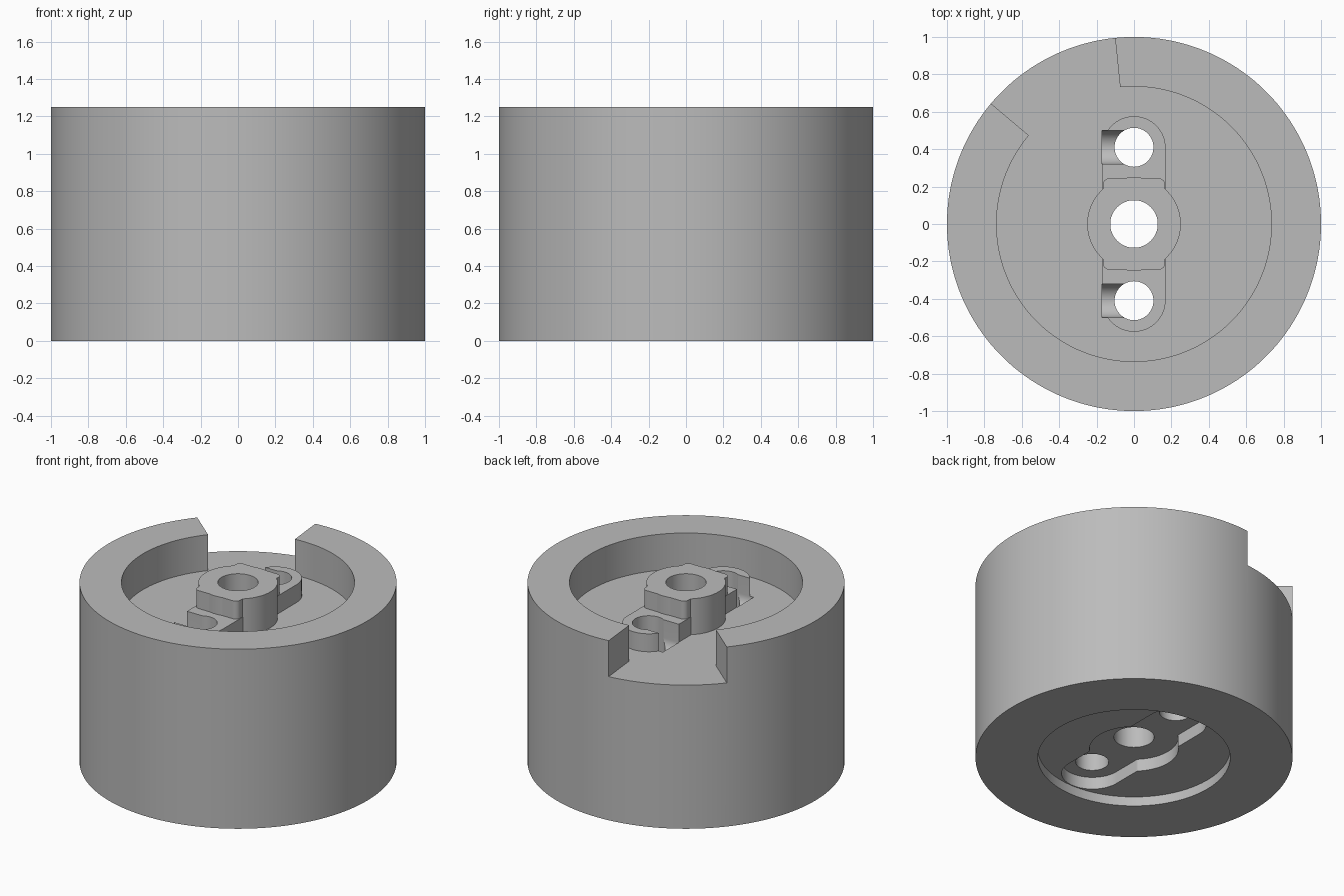
import bpy, bmesh, math
from mathutils import Vector

if "Cube" in bpy.data.objects:
    bpy.data.objects.remove(bpy.data.objects["Cube"])

grey = bpy.data.materials.new("plain_grey")
grey.diffuse_color = (0.5, 0.5, 0.5, 1)
grey.use_nodes = True
grey.node_tree.nodes["Principled BSDF"].inputs["Base Color"].default_value = grey.diffuse_color


def prism(name, points, direction):
    """Closed solid made by extruding a planar 3D outline."""
    bm = bmesh.new()
    face = bm.faces.new([bm.verts.new(p) for p in points])
    ext = bmesh.ops.extrude_face_region(bm, geom=[face])
    moved = [g for g in ext["geom"] if isinstance(g, bmesh.types.BMVert)]
    bmesh.ops.translate(bm, verts=moved, vec=Vector(direction))
    bmesh.ops.recalc_face_normals(bm, faces=bm.faces[:])
    mesh = bpy.data.meshes.new(name)
    bm.to_mesh(mesh)
    bm.free()
    mesh.materials.append(grey)
    ob = bpy.data.objects.new(name, mesh)
    bpy.context.collection.objects.link(ob)
    return ob


def arc(r, a0, a1, n, cx=0, cy=0):
    return [(cx + r * math.cos(a0 + (a1 - a0) * i / n),
             cy + r * math.sin(a0 + (a1 - a0) * i / n)) for i in range(n + 1)]


def upright(name, outline, z0, z1):
    return prism(name, [(x, y, z0) for x, y in outline], (0, 0, z1 - z0))


def disc(name, r, z0, z1, y=0, n=128):
    return upright(name, arc(r, 0, math.tau, n, 0, y)[:-1], z0, z1)


def outline_of(dist, n=360):
    """Star-shaped outline of a distance function, found by bisection."""
    pts = []
    for i in range(n):
        a = math.tau * (i + 0.5) / n
        lo, hi = 0.0, 1.0
        for _ in range(30):
            m = (lo + hi) / 2
            if dist(m * math.cos(a), m * math.sin(a)) < 0:
                lo = m
            else:
                hi = m
        pts.append((lo * math.cos(a), lo * math.sin(a)))
    return pts


def capsule(x, y, r):
    return math.hypot(x, max(abs(y) - 0.407, 0)) - r


def round_box(x, y, hx, hy, r):
    dx, dy = abs(x) - hx + r, abs(y) - hy + r
    return math.hypot(max(dx, 0), max(dy, 0)) + min(max(dx, dy), 0) - r


def boolean(target, tool, op):
    mod = target.modifiers.new(op, 'BOOLEAN')
    mod.operation, mod.solver, mod.object = op, 'EXACT', tool
    bpy.context.view_layer.objects.active = target
    bpy.ops.object.modifier_apply(modifier=mod.name)
    bpy.data.objects.remove(tool)


# main drum
body = disc("drum_body", 1.0, 0, 1.25, n=180)

# top pocket with the side notch in one outline
a0, a1 = math.radians(95.8), math.radians(139.9)
pocket = arc(0.735, a1, a0 + math.tau, 120) + arc(1.4, a0, a1, 4)
boolean(body, upright("top_pocket", pocket, 1.0, 1.5), 'DIFFERENCE')

# raised twin-eared mount and its central boss
ears = outline_of(lambda x, y: capsule(x, y, 0.169))
boolean(body, upright("ears", ears, 0.8, 1.125), 'UNION')
boss = outline_of(lambda x, y: min(math.hypot(x, y) - 0.25,
                                   round_box(x, y, 0.166, 0.245, 0.035)))
boolean(body, upright("boss", boss, 0.85, 1.25), 'UNION')

# underside: round recess, then a deeper pocket matching the mount
boolean(body, disc("base_recess", 0.607, -0.2, 0.065), 'DIFFERENCE')
under = outline_of(lambda x, y: min(math.hypot(x, y) - 0.28,
                                    capsule(x, y, 0.195)))
boolean(body, upright("base_pocket", under, -0.1, 0.15), 'DIFFERENCE')

# round-bottomed side channels leading into the ear holes
for y in (-0.41, 0.41):
    u = arc(0.09, math.pi, math.tau, 32, y, 1.0) + [(y + 0.09, 1.2), (y - 0.09, 1.2)]
    channel = prism("channel", [(-0.171, p, q) for p, q in u], (0.171, 0, 0))
    boolean(body, channel, 'DIFFERENCE')

# through holes
for y, r in ((0, 0.127), (-0.41, 0.104), (0.41, 0.104)):
    boolean(body, disc("hole", r, -0.3, 1.6, y, 64), 'DIFFERENCE')

bpy.ops.object.select_all(action='DESELECT')
body.select_set(True)
bpy.context.view_layer.objects.active = body
bpy.ops.object.shade_smooth_by_angle(angle=math.radians(30))
